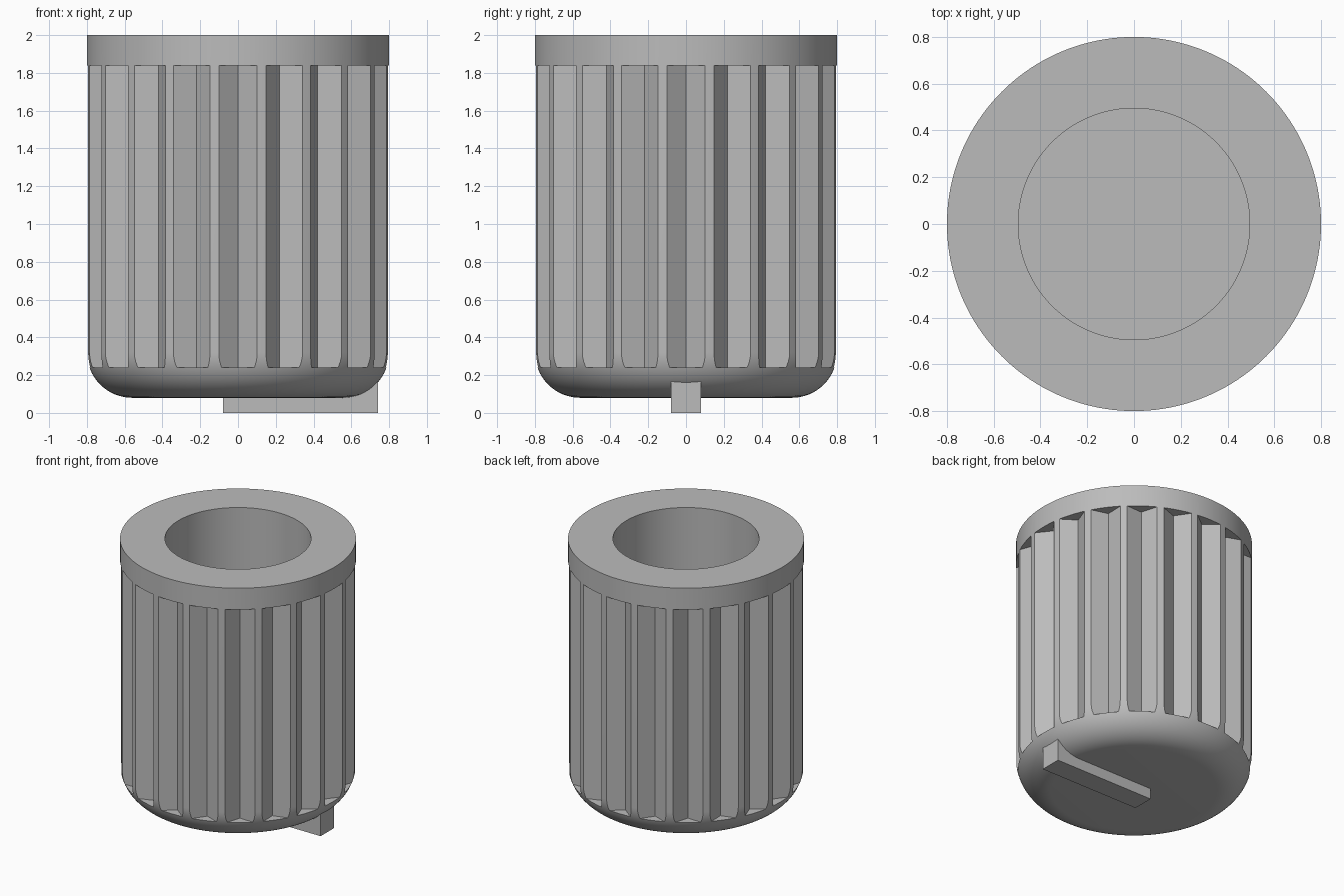
import bpy, bmesh, math
from mathutils import Matrix, Vector

if "Cube" in bpy.data.objects:
    bpy.data.objects.remove(bpy.data.objects["Cube"])

RADIUS, BASE, TOP = 0.8, 0.08, 2.0
FILLET = 0.24
HOLE_RADIUS, HOLE_FLOOR = 0.495, 0.4
GROOVES, GROOVE_LOW, GROOVE_HIGH = 20, 0.24, 1.84

grey = bpy.data.materials.new("grey plastic")
grey.use_nodes = True
colour = (0.5, 0.5, 0.5, 1)
grey.diffuse_color = colour
grey.node_tree.nodes["Principled BSDF"].inputs["Base Color"].default_value = colour


def add_object(name, bm):
    bmesh.ops.recalc_face_normals(bm, faces=bm.faces)
    mesh = bpy.data.meshes.new(name)
    bm.to_mesh(mesh)
    bm.free()
    mesh.materials.append(grey)
    obj = bpy.data.objects.new(name, mesh)
    bpy.context.collection.objects.link(obj)
    return obj


# Knob body: revolved profile with a rounded end and a blind shaft hole
profile = [(0, BASE)]
steps = 16
for i in range(steps + 1):
    a = math.pi / 2 * i / steps
    profile.append((RADIUS - FILLET + FILLET * math.sin(a),
                    BASE + FILLET - FILLET * math.cos(a)))
profile += [(RADIUS, TOP), (HOLE_RADIUS, TOP),
            (HOLE_RADIUS, HOLE_FLOOR), (0, HOLE_FLOOR)]
bm = bmesh.new()
verts = [bm.verts.new((r, 0, z)) for r, z in profile]
edges = [bm.edges.new(pair) for pair in zip(verts, verts[1:])]
bmesh.ops.spin(bm, geom=verts + edges, cent=(0, 0, 0), axis=(0, 0, 1),
               angle=math.tau, steps=160, use_merge=True)
bmesh.ops.remove_doubles(bm, verts=bm.verts, dist=1e-5)
body = add_object("knob_body", bm)

# Grip grooves: a ring of V-shaped prisms cut from the side wall
bm = bmesh.new()
for i in range(GROOVES):
    turn = Matrix.Rotation(math.tau * i / GROOVES, 3, 'Z')
    section = [(0.714, 0), (0.81, -0.123), (0.81, 0.123)]
    face = bm.faces.new([bm.verts.new(turn @ Vector((x, y, GROOVE_LOW)))
                         for x, y in section])
    ext = bmesh.ops.extrude_face_region(bm, geom=[face])
    bmesh.ops.translate(bm, vec=(0, 0, GROOVE_HIGH - GROOVE_LOW),
                        verts=[g for g in ext["geom"] if isinstance(g, bmesh.types.BMVert)])
cutter = add_object("groove_cutter", bm)
cutter.hide_render = True

cut = body.modifiers.new("grooves", 'BOOLEAN')
cut.operation, cut.solver, cut.object = 'DIFFERENCE', 'EXACT', cutter
bpy.ops.object.select_all(action='DESELECT')
body.select_set(True)
bpy.context.view_layer.objects.active = body
bpy.ops.object.modifier_apply(modifier=cut.name)
bpy.data.objects.remove(cutter)
bpy.ops.object.shade_smooth_by_angle(angle=math.radians(30))

# Pointer bar on the rounded end, reaching towards the edge
bm = bmesh.new()
bmesh.ops.create_cube(bm, size=1)
bmesh.ops.scale(bm, vec=(0.82, 0.16, 0.2), verts=bm.verts)
bmesh.ops.translate(bm, vec=(0.33, 0, 0.1), verts=bm.verts)
add_object("pointer_bar", bm)
